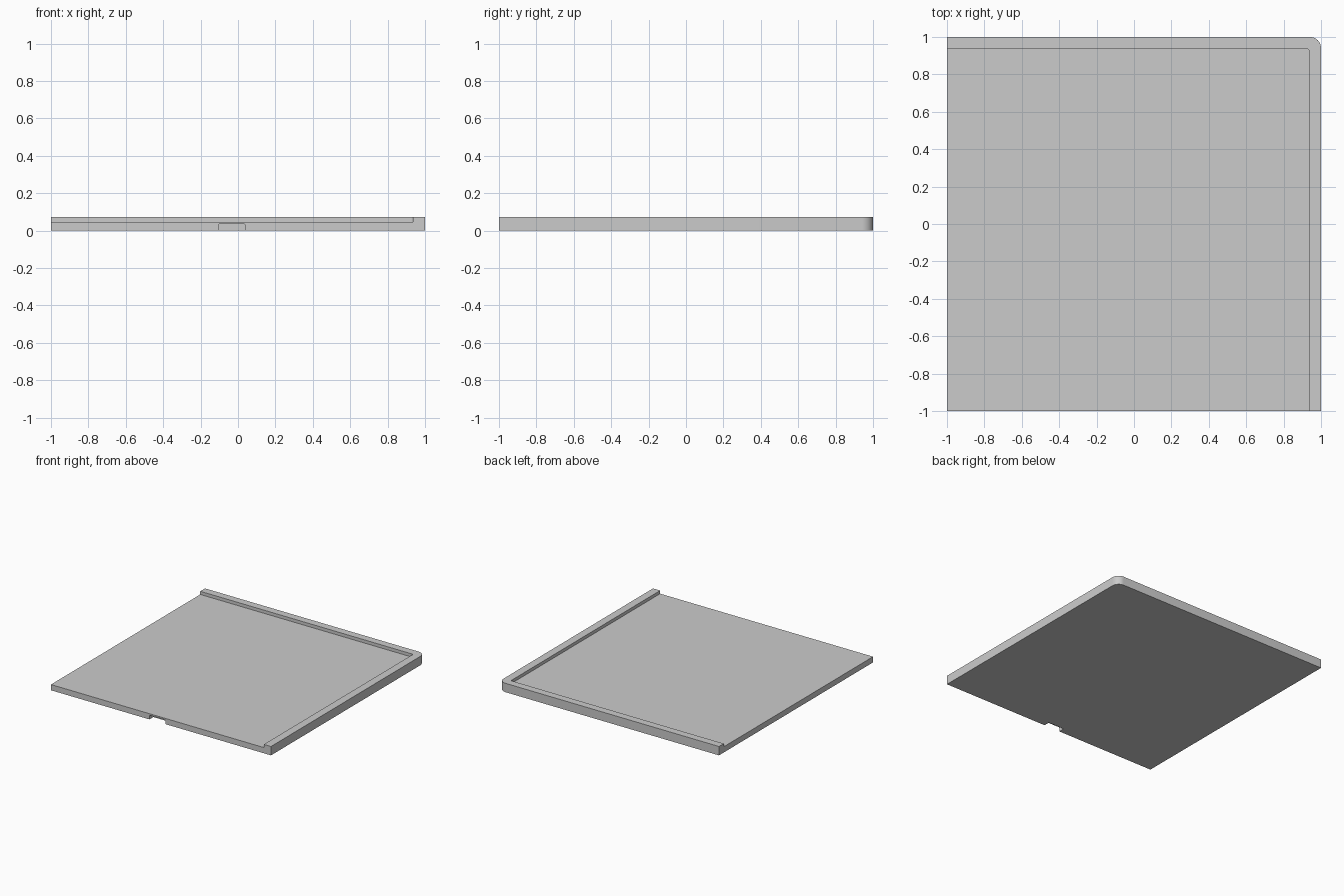
import bpy, bmesh, math
from mathutils import Matrix, Vector

cube = bpy.data.objects.get("Cube")
if cube:
    bpy.data.objects.remove(cube, do_unlink=True)

grey = bpy.data.materials.new("light grey")
grey.use_nodes = True
COLOUR = (0.6, 0.6, 0.6, 1)
grey.diffuse_color = COLOUR
grey.node_tree.nodes["Principled BSDF"].inputs["Base Color"].default_value = COLOUR


def rounded(corners, steps=8):
    """Outline from (x, y, radius) right-angle corners."""
    out = []
    for i, (x, y, r) in enumerate(corners):
        p = Vector((x, y))
        if not r:
            out.append(p)
            continue
        a = (Vector(corners[i - 1][:2]) - p).normalized() * r
        b = (Vector(corners[(i + 1) % len(corners)][:2]) - p).normalized() * r
        for k in range(steps + 1):
            t = math.pi / 2 * k / steps
            out.append(p + a + b - b * math.cos(t) - a * math.sin(t))
    return out


def prism(name, corners, low, high, matrix=Matrix()):
    bm = bmesh.new()
    face = bm.faces.new([bm.verts.new((p.x, p.y, low)) for p in rounded(corners)])
    ext = bmesh.ops.extrude_face_region(bm, geom=[face])["geom"]
    verts = [v for v in ext if isinstance(v, bmesh.types.BMVert)]
    bmesh.ops.translate(bm, verts=verts, vec=(0, 0, high - low))
    bm.transform(matrix)
    bmesh.ops.recalc_face_normals(bm, faces=bm.faces)
    mesh = bpy.data.meshes.new(name)
    bm.to_mesh(mesh)
    bm.free()
    mesh.materials.append(grey)
    obj = bpy.data.objects.new(name, mesh)
    bpy.context.collection.objects.link(obj)
    return obj


# Full-height tile with one rounded corner
tile = prism("corner_tile", [(-1, -1, 0), (1, -1, 0), (1, 1, 0.06), (-1, 1, 0)], 0, 0.073)

# Floor recess, open at the front and left, leaving a rim on two sides
recess = prism("recess_cutter",
               [(-1.1, -1.1, 0), (0.935, -1.1, 0), (0.935, 0.938, 0.012), (-1.1, 0.938, 0)],
               0.047, 0.2)

# Matching notches under the two open edges
notch = [(-0.105, -0.1, 0), (0.04, -0.1, 0), (0.04, 0.035, 0.008), (-0.105, 0.035, 0.008)]
to_front = Matrix(((1, 0, 0, 0), (0, 0, -1, 0), (0, 1, 0, 0), (0, 0, 0, 1)))
to_left = Matrix(((0, 0, -1, 0), (1, 0, 0, 0), (0, 1, 0, 0), (0, 0, 0, 1)))
cutters = [recess,
           prism("front_notch_cutter", notch, 0.95, 1.1, to_front),
           prism("left_notch_cutter", notch, 0.95, 1.1, to_left)]

for cutter in cutters:
    cutter.hide_render = True
    mod = tile.modifiers.new(cutter.name, "BOOLEAN")
    mod.operation = "DIFFERENCE"
    mod.solver = "EXACT"
    mod.object = cutter

# Bake the cuts and drop the cutters
bpy.context.view_layer.update()
graph = bpy.context.evaluated_depsgraph_get()
baked = bpy.data.meshes.new_from_object(tile.evaluated_get(graph))
tile.modifiers.clear()
tile.data = baked
for cutter in cutters:
    bpy.data.objects.remove(cutter, do_unlink=True)

# Smooth rounded corners, crisp edges
baked.shade_smooth()
baked.set_sharp_from_angle(angle=math.radians(30))
